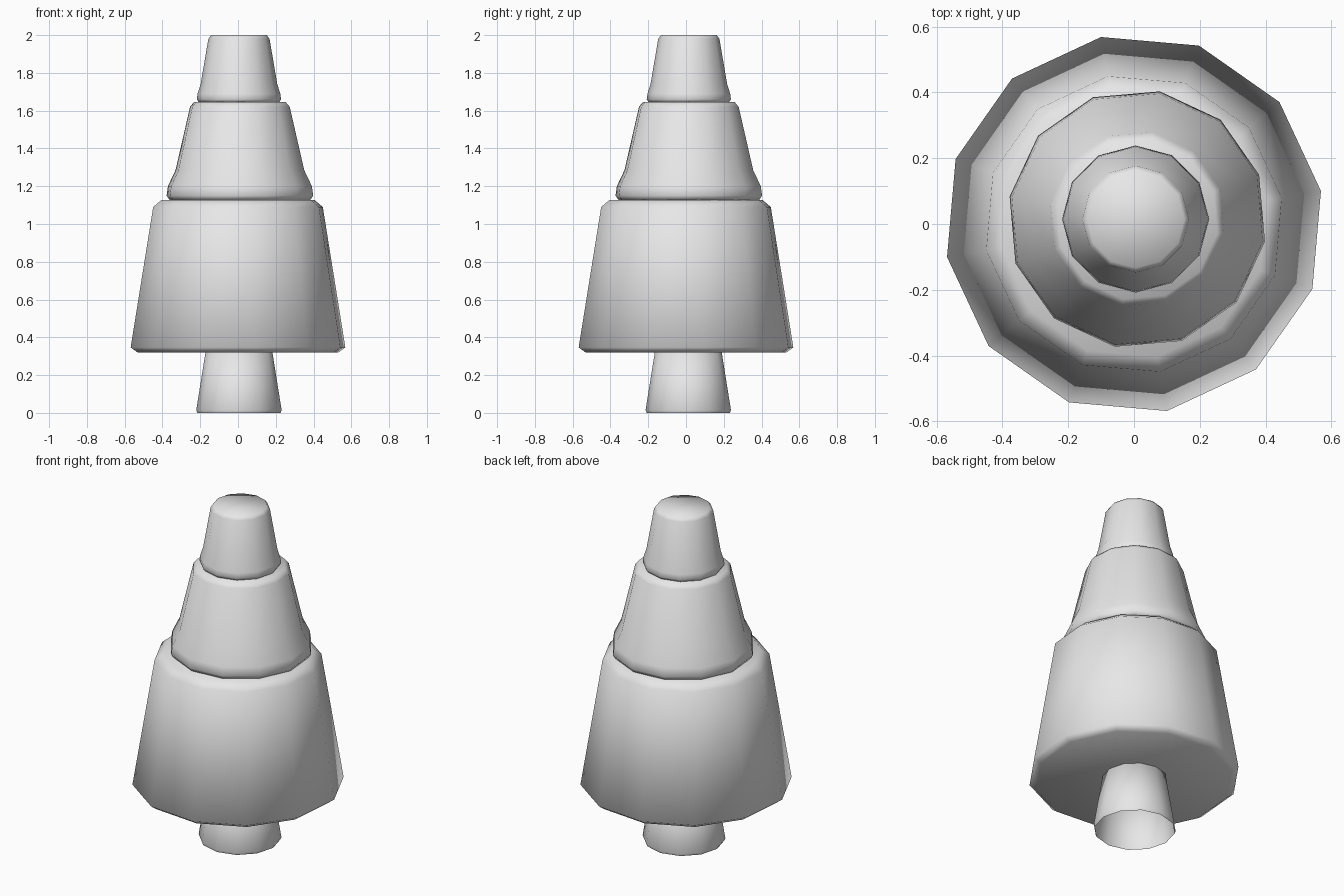
import bpy
import bmesh
from math import cos, sin, pi, radians

cube = bpy.data.objects.get("Cube")
if cube:
    bpy.data.objects.remove(cube, do_unlink=True)

SIDES = 12

# One plain material for the whole tree
grey = bpy.data.materials.new("plain_grey")
grey.use_nodes = True
grey.diffuse_color = (0.8, 0.8, 0.8, 1)
grey.node_tree.nodes["Principled BSDF"].inputs["Base Color"].default_value = (0.8, 0.8, 0.8, 1)


def lathe(name, profile, centre=(0, 0), turn=0, cap_bottom=True):
    """Twelve-sided turned part from (radius, height) points, bottom to top."""
    bm = bmesh.new()
    rings = []
    for radius, z in profile:
        angles = [radians(turn) + 2 * pi * i / SIDES for i in range(SIDES)]
        rings.append([bm.verts.new((centre[0] + radius * cos(a),
                                    centre[1] + radius * sin(a), z)) for a in angles])
    for low, high in zip(rings, rings[1:]):
        for i in range(SIDES):
            j = (i + 1) % SIDES
            bm.faces.new((low[i], low[j], high[j], high[i]))
    bm.faces.new(rings[-1])
    if cap_bottom:
        bm.faces.new(rings[0][::-1])
    for face in bm.faces:
        face.smooth = True
    mesh = bpy.data.meshes.new(name)
    bm.to_mesh(mesh)
    bm.free()
    mesh.materials.append(grey)
    obj = bpy.data.objects.new(name, mesh)
    bpy.context.collection.objects.link(obj)
    return obj


# Trunk, hollow from below
lathe("trunk", [(0.22, 0), (0.226, 0.015), (0.174, 0.34)],
      centre=(0.005, 0.012), cap_bottom=False)

# Wide lower tier with bevelled rims
lathe("lower_foliage", [(0.54, 0.32), (0.577, 0.347), (0.456, 1.09), (0.41, 1.128)],
      turn=10)

# Middle tier with a flared skirt
lathe("middle_foliage", [(0.378, 1.127), (0.394, 1.15), (0.387, 1.2), (0.346, 1.285),
                         (0.268, 1.62), (0.247, 1.645)],
      centre=(0.01, 0.015), turn=20)

# Small top tier with a flared skirt and blunt tip
lathe("top_foliage", [(0.213, 1.645), (0.223, 1.66), (0.219, 1.69), (0.203, 1.74),
                      (0.162, 1.98), (0.148, 2.0)],
      centre=(0.005, 0.015))
